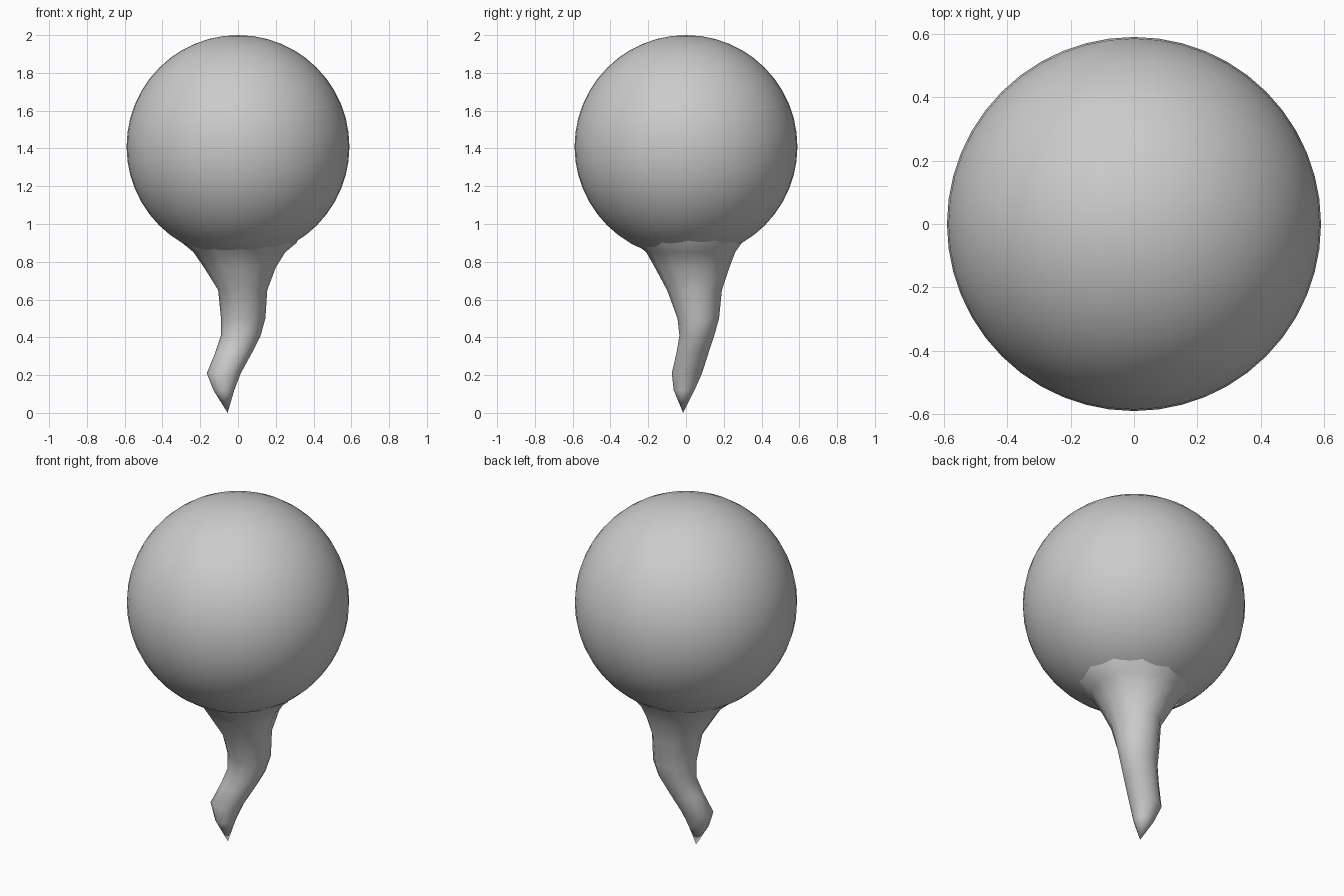
import bpy
import bmesh
from math import cos, sin, tau

cube = bpy.data.objects.get("Cube")
if cube:
    bpy.data.objects.remove(cube, do_unlink=True)

grey = bpy.data.materials.new("plain grey")
grey.use_nodes = True
colour = (0.6, 0.6, 0.6, 1)
grey.diffuse_color = colour
grey.node_tree.nodes["Principled BSDF"].inputs["Base Color"].default_value = colour


def finish(obj, name, angle):
    obj.name = name
    obj.data.materials.append(grey)
    bpy.ops.object.select_all(action='DESELECT')
    obj.select_set(True)
    bpy.context.view_layer.objects.active = obj
    bpy.ops.object.shade_smooth_by_angle(angle=angle)


# Round body
bpy.ops.mesh.primitive_uv_sphere_add(segments=48, ring_count=24, radius=0.59, location=(0, 0, 1.41))
finish(bpy.context.object, "round_body", 0.6)

# Curving tail: height, then x and y extents of each cross-section
sections = [
    (0.12, -0.13, -0.02, -0.065, 0.045),
    (0.21, -0.165, 0.015, -0.075, 0.085),
    (0.32, -0.12, 0.075, -0.05, 0.12),
    (0.41, -0.09, 0.12, -0.035, 0.15),
    (0.5, -0.09, 0.145, -0.045, 0.175),
    (0.65, -0.105, 0.155, -0.1, 0.19),
    (0.77, -0.18, 0.2, -0.165, 0.23),
    (0.85, -0.235, 0.25, -0.21, 0.26),
    (0.9, -0.295, 0.31, -0.27, 0.295),
    (0.96, -0.33, 0.33, -0.33, 0.33),
]
sides = 12
bm = bmesh.new()
tip = bm.verts.new((-0.055, -0.015, 0))
rings = []
for z, x0, x1, y0, y1 in sections:
    ring = []
    for i in range(sides):
        a = tau * i / sides
        x = (x0 + x1) / 2 + (x1 - x0) / 2 * cos(a)
        y = (y0 + y1) / 2 + (y1 - y0) / 2 * sin(a)
        ring.append(bm.verts.new((x, y, z)))
    rings.append(ring)
for i in range(sides):
    j = (i + 1) % sides
    bm.faces.new((tip, rings[0][j], rings[0][i]))
    for low, high in zip(rings, rings[1:]):
        bm.faces.new((low[i], low[j], high[j], high[i]))
bmesh.ops.recalc_face_normals(bm, faces=bm.faces)
mesh = bpy.data.meshes.new("tail")
bm.to_mesh(mesh)
bm.free()
tail = bpy.data.objects.new("tail", mesh)
bpy.context.collection.objects.link(tail)
finish(tail, "tail", 0.8)
